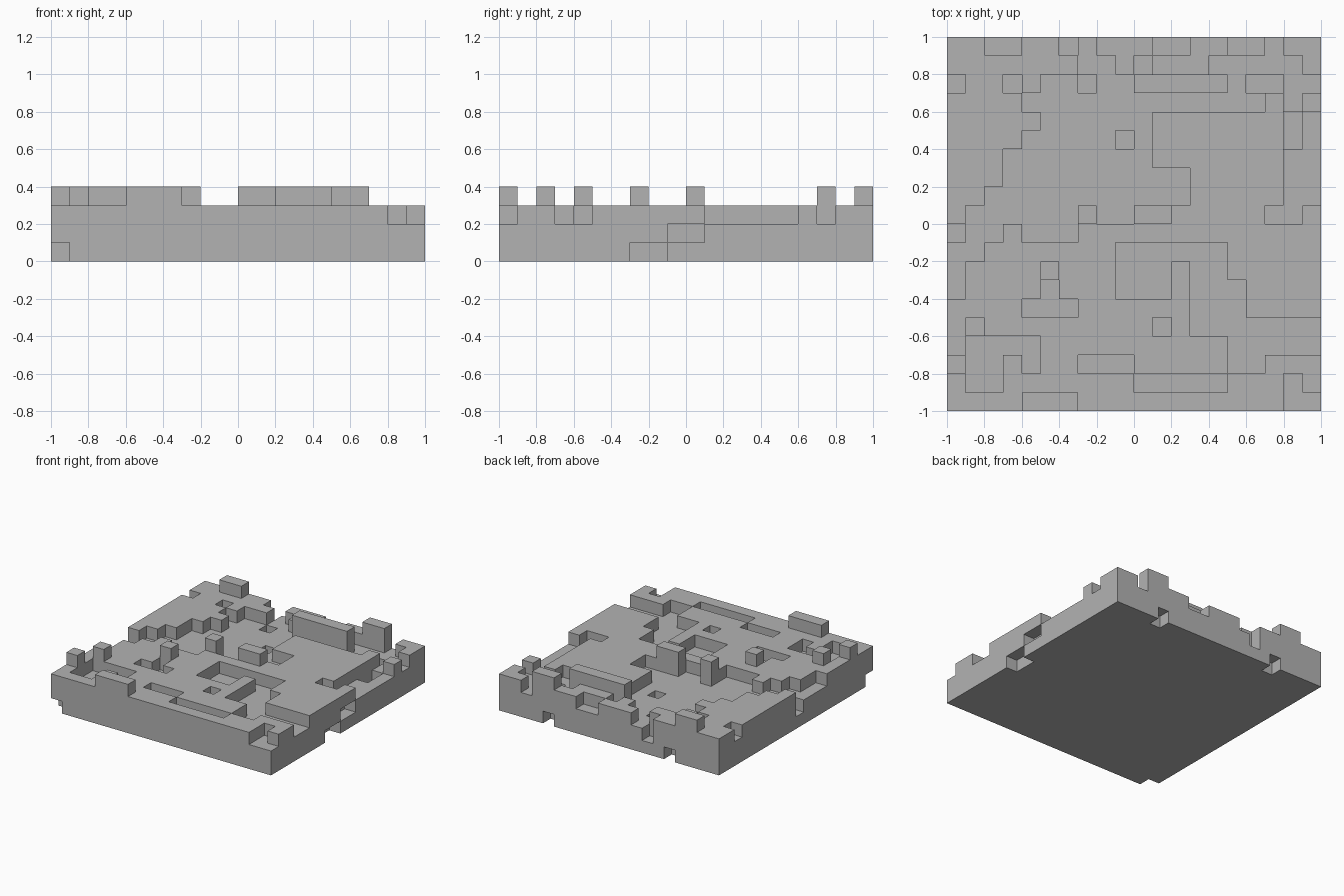
import bpy
import bmesh
from mathutils import Vector

cube = bpy.data.objects.get("Cube")
if cube:
    bpy.data.objects.remove(cube, do_unlink=True)

COUNT = 20
CELL = 2 / COUNT
LAST = COUNT - 1
PIT, VALLEY, PLATEAU, RAISED = 1, 2, 3, 4

# Plateau covering the whole square; rows count from the back
height = {(col, row): PLATEAU for col in range(COUNT) for row in range(COUNT)}


def set_level(level, patches):
    """Give every patch (column, row, width, depth) one height in cells."""
    for col, row, width, depth in patches:
        for c in range(col, col + width):
            for r in range(row, row + depth):
                height[c, r] = level


# Winding valley from the back gap to the left side
back_valley = [(7, 0, 1, 3), (8, 1, 1, 2), (5, 2, 5, 1), (4, 3, 13, 1),
               (5, 4, 6, 1), (4, 5, 7, 1), (3, 6, 8, 3), (11, 7, 2, 2),
               (2, 8, 1, 1), (1, 9, 11, 1), (0, 10, 3, 1), (4, 10, 3, 1),
               (0, 11, 2, 1), (0, 12, 1, 2)]
set_level(VALLEY, back_valley)

# Shelf along the right rim
side_shelf = [(14, 1, 5, 1), (15, 2, 5, 1), (18, 3, 1, 1), (18, 4, 2, 5),
              (17, 9, 2, 1)]
set_level(VALLEY, side_shelf)

# Notches in the back plateau
back_notches = [(11, 0, 2, 1), (17, 0, 1, 1), (10, 1, 1, 1), (0, 2, 1, 1),
                (3, 2, 1, 1)]
set_level(VALLEY, back_notches)

# Channel from the middle out to the right side
middle_channel = [(9, 11, 6, 1), (9, 12, 3, 2), (13, 12, 2, 1), (13, 13, 3, 2),
                  (13, 15, 7, 1), (15, 16, 5, 1), (15, 17, 2, 1),
                  (5, 13, 1, 1), (4, 14, 3, 1), (11, 15, 1, 1)]
set_level(VALLEY, middle_channel)

# Trenches behind the front rim and the lowered front corner
front_trenches = [(1, 16, 4, 1), (1, 17, 2, 2), (4, 17, 1, 1), (7, 17, 3, 1),
                  (10, 18, 5, 1), (18, 18, 1, 1), (18, 19, 2, 1)]
set_level(VALLEY, front_trenches)

# Deeper pits
pits = [(6, 0, 1, 1), (16, 2, 2, 1), (7, 2, 1, 1), (18, 4, 1, 2), (9, 5, 1, 1),
        (0, 10, 1, 1)]
set_level(PIT, pits)

# Raised blocks
raised_blocks = [(2, 0, 2, 1), (15, 0, 2, 1), (10, 2, 5, 1), (7, 9, 1, 1),
                 (10, 9, 2, 1), (5, 12, 1, 1), (1, 15, 1, 1), (0, 17, 1, 1),
                 (4, 19, 3, 1)]
set_level(RAISED, raised_blocks)

# Fill the columns, then open small hollows under the rim
solid = {(col, LAST - row, layer)
         for (col, row), top in height.items() for layer in range(top)}
solid -= {(0, 0, 0), (4, LAST, 0), (15, LAST, 0)}
solid -= {(LAST, 7, 0), (LAST, 8, 0), (LAST, 9, 1), (LAST, 10, 1)}

# Single flat colour
stone = bpy.data.materials.new("stone_grey")
stone.use_nodes = True
grey = (0.45, 0.45, 0.45, 1)
stone.diffuse_color = grey
stone.node_tree.nodes["Principled BSDF"].inputs["Base Color"].default_value = grey


def exposed_quads(cells):
    """Yield the corners of each cell side that borders empty space."""
    for cell in cells:
        for axis in range(3):
            for side in (-1, 1):
                step = Vector((0, 0, 0))
                step[axis] = side
                if tuple(int(c + s) for c, s in zip(cell, step)) in cells:
                    continue
                u, v = Vector((0, 0, 0)), Vector((0, 0, 0))
                u[(axis + 1) % 3] = side
                v[(axis + 2) % 3] = 1
                mid = Vector(cell) + Vector((1, 1, 1)) / 2 + step / 2
                yield [mid + (u * a + v * b) / 2
                       for a, b in ((-1, -1), (1, -1), (1, 1), (-1, 1))]


# Terrain skin with coplanar faces joined
bm = bmesh.new()
for quad in exposed_quads(solid):
    bm.faces.new([bm.verts.new(p * CELL - Vector((1, 1, 0))) for p in quad])
bmesh.ops.remove_doubles(bm, verts=bm.verts, dist=CELL / 100)
bmesh.ops.dissolve_limit(bm, angle_limit=0.01, verts=bm.verts, edges=bm.edges)
mesh = bpy.data.meshes.new("block_terrain")
bm.to_mesh(mesh)
bm.free()
mesh.materials.append(stone)
terrain = bpy.data.objects.new("block_terrain", mesh)
bpy.context.collection.objects.link(terrain)
